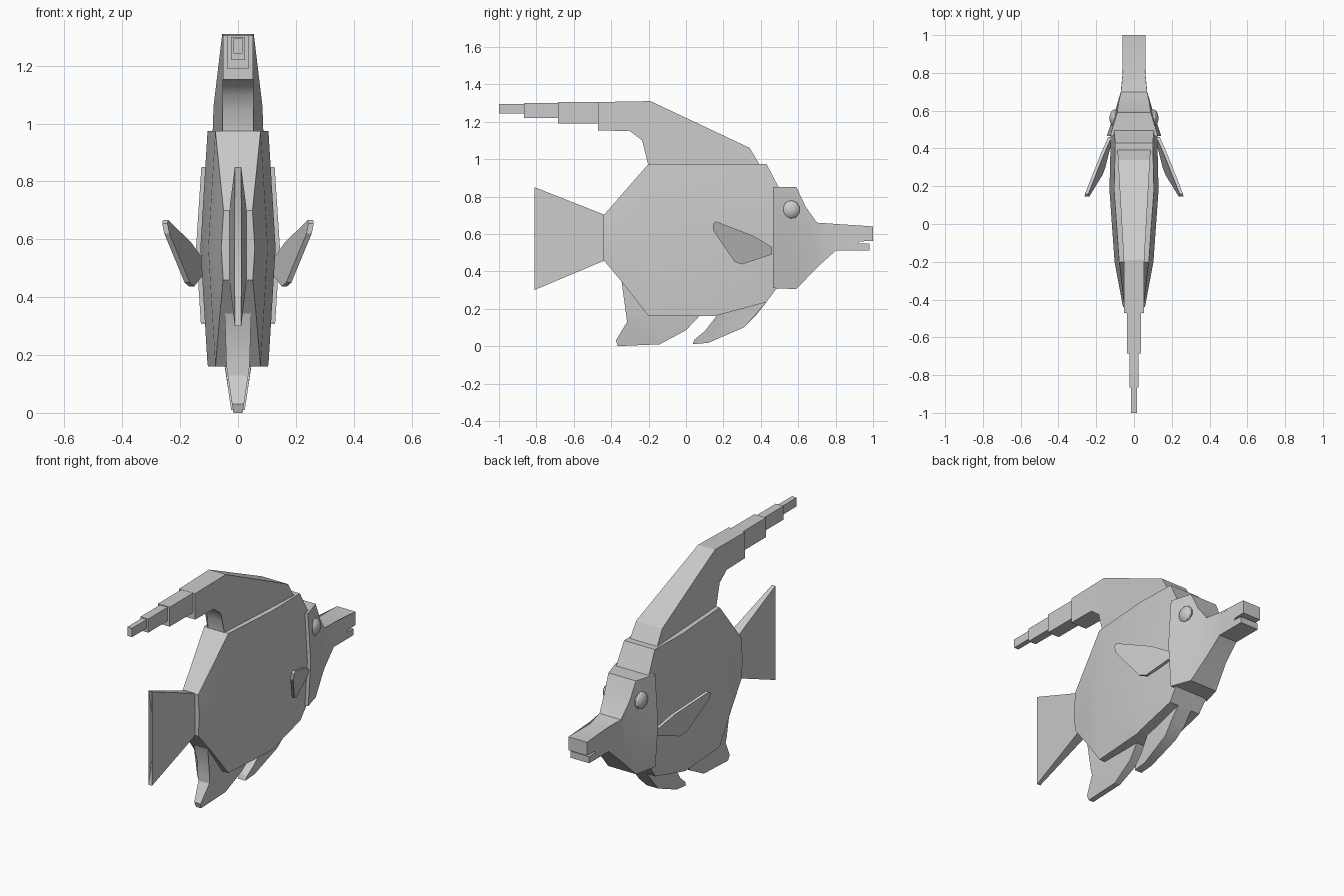
import bpy, bmesh, math
from mathutils import Vector

cube = bpy.data.objects.get("Cube")
if cube:
    bpy.data.objects.remove(cube, do_unlink=True)

GREY = (0.6, 0.6, 0.6, 1.0)
grey = bpy.data.materials.new("plain grey")
grey.use_nodes = True
grey.diffuse_color = GREY
grey.node_tree.nodes["Principled BSDF"].inputs["Base Color"].default_value = GREY

MID = 0.57  # height of the widest line along the fish


def ramp(t, stops):
    """Linear interpolation through (position, value) stops."""
    if t <= stops[0][0]:
        return stops[0][1]
    for (a, va), (b, vb) in zip(stops, stops[1:]):
        if t <= b:
            return va + (vb - va) * (t - a) / (b - a)
    return stops[-1][1]


def finish(bm, name):
    mesh = bpy.data.meshes.new(name)
    bm.to_mesh(mesh)
    bm.free()
    obj = bpy.data.objects.new(name, mesh)
    bpy.context.collection.objects.link(obj)
    mesh.materials.append(grey)
    bpy.ops.object.select_all(action='DESELECT')
    obj.select_set(True)
    bpy.context.view_layer.objects.active = obj
    bpy.ops.object.shade_smooth_by_angle(angle=math.radians(25))
    return obj


def slab(name, outline, sides, cuts_y=(), cuts_z=()):
    """Side outline (y, z) given thickness; sides(y, z) returns the two x values."""
    bm = bmesh.new()
    bm.faces.new([bm.verts.new((0, y, z)) for y, z in outline])
    bmesh.ops.triangulate(bm, faces=bm.faces[:])
    planes = [((0, y, 0), (0, 1, 0)) for y in cuts_y] + [((0, 0, z), (0, 0, 1)) for z in cuts_z]
    for co, no in planes:
        bmesh.ops.bisect_plane(bm, geom=bm.verts[:] + bm.edges[:] + bm.faces[:],
                               dist=1e-5, plane_co=co, plane_no=no)
    bmesh.ops.triangulate(bm, faces=bm.faces[:])
    near = bm.verts[:]
    grown = bmesh.ops.extrude_face_region(bm, geom=bm.faces[:], use_keep_orig=True)
    far = [v for v in grown["geom"] if isinstance(v, bmesh.types.BMVert)]
    for group, i in ((near, 0), (far, 1)):
        for v in group:
            v.co.x = sides(v.co.y, v.co.z)[i]
    bmesh.ops.recalc_face_normals(bm, faces=bm.faces[:])
    return finish(bm, name)


def even(width):
    """Symmetric thickness from a half-width function."""
    return lambda y, z: (-width(y, z), width(y, z))


# Body: widest along its middle, narrowing to the tail
body_w = [(-0.44, 0.058), (-0.2, 0.103), (0.18, 0.13), (0.47, 0.123)]
slab("body",
     [(-0.44, 0.70), (-0.2, 0.975), (0.43, 0.975), (0.50, 0.84), (0.50, 0.33),
      (0.43, 0.235), (0.15, 0.16), (-0.2, 0.16), (-0.34, 0.34), (-0.44, 0.46)],
     even(lambda y, z: ramp(y, body_w) - 0.025 * min(1, abs(z - MID) / 0.41)),
     cuts_y=(-0.2, 0.18), cuts_z=(MID,))

# Head with long snout and open mouth
head_w = [(0.465, 0.145), (0.59, 0.102), (0.70, 0.07), (0.80, 0.06), (1, 0.06)]
slab("head",
     [(0.465, 0.85), (0.59, 0.85), (0.64, 0.745), (0.70, 0.66), (0.80, 0.64),
      (1, 0.64), (1, 0.562), (0.92, 0.56), (0.92, 0.55), (0.98, 0.548),
      (0.98, 0.51), (0.80, 0.51), (0.70, 0.42), (0.59, 0.305), (0.465, 0.31)],
     even(lambda y, z: ramp(y, head_w) * (1 - 0.6 * max(0, abs(z - MID) - 0.07))),
     cuts_y=(0.59, 0.70, 0.80), cuts_z=(MID,))

# Dorsal fin
dorsal_w = [(-0.47, 0.052), (-0.2, 0.054), (0.4, 0.088)]
slab("dorsal_fin",
     [(-0.47, 1.305), (-0.19, 1.31), (0.34, 1.06), (0.40, 0.96), (-0.2, 0.96),
      (-0.205, 1.04), (-0.235, 1.10), (-0.26, 1.13), (-0.30, 1.15), (-0.47, 1.153)],
     even(lambda y, z: ramp(y, dorsal_w)), cuts_y=(-0.2,))

# Stepped trailing streamer
for i, (y0, y1, z0, z1, w) in enumerate([(-0.685, -0.47, 1.19, 1.304, 0.038),
                                         (-0.865, -0.685, 1.22, 1.30, 0.025),
                                         (-1, -0.865, 1.243, 1.295, 0.015)]):
    slab(f"streamer_{i + 1}", [(y0, z0), (y1, z0), (y1, z1), (y0, z1)],
         even(lambda y, z: w))

# Tail fin
slab("tail_fin",
     [(-0.43, 0.70), (-0.81, 0.85), (-0.775, 0.70), (-0.76, MID), (-0.775, 0.44),
      (-0.81, 0.30), (-0.43, 0.46)],
     even(lambda y, z: ramp(y, [(-0.81, 0.011), (-0.43, 0.03)])))

# Lower fins, thinning downwards
slab("anal_fin",
     [(-0.345, 0.35), (-0.315, 0.25), (-0.315, 0.13), (-0.375, 0.03), (-0.365, 0),
      (-0.14, 0.01), (0, 0.085), (0.08, 0.17), (-0.18, 0.19)],
     even(lambda y, z: ramp(z, [(0, 0.016), (0.16, 0.04), (0.34, 0.046)])), cuts_z=(0.16,))
slab("pelvic_fin",
     [(0.17, 0.17), (0.10, 0.08), (0.045, 0.035), (0.035, 0.01), (0.12, 0.018),
      (0.31, 0.10), (0.37, 0.16), (0.43, 0.235), (0.3, 0.23)],
     even(lambda y, z: ramp(z, [(0, 0.022), (0.16, 0.046)])))

# Paired side fins and eyes
for side, label in ((1, "left"), (-1, "right")):
    def blade(y, z):
        x = 0.122 + 0.317 * (0.46 - y) + 0.2 * (z - 0.5)
        return side * (x - 0.009), side * (x + 0.009)

    slab(f"{label}_pectoral_fin",
         [(0.16, 0.667), (0.145, 0.655), (0.145, 0.62), (0.26, 0.45), (0.30, 0.437),
          (0.46, 0.49), (0.46, 0.53), (0.36, 0.59)], blade)

    bm = bmesh.new()
    bmesh.ops.create_uvsphere(bm, u_segments=10, v_segments=8, radius=0.05)
    for v in bm.verts:
        v.co = Vector((side * (0.1 + v.co.z * 0.6), 0.56 + v.co.x, 0.73 + v.co.y))
    bmesh.ops.recalc_face_normals(bm, faces=bm.faces[:])
    finish(bm, f"{label}_eye")
